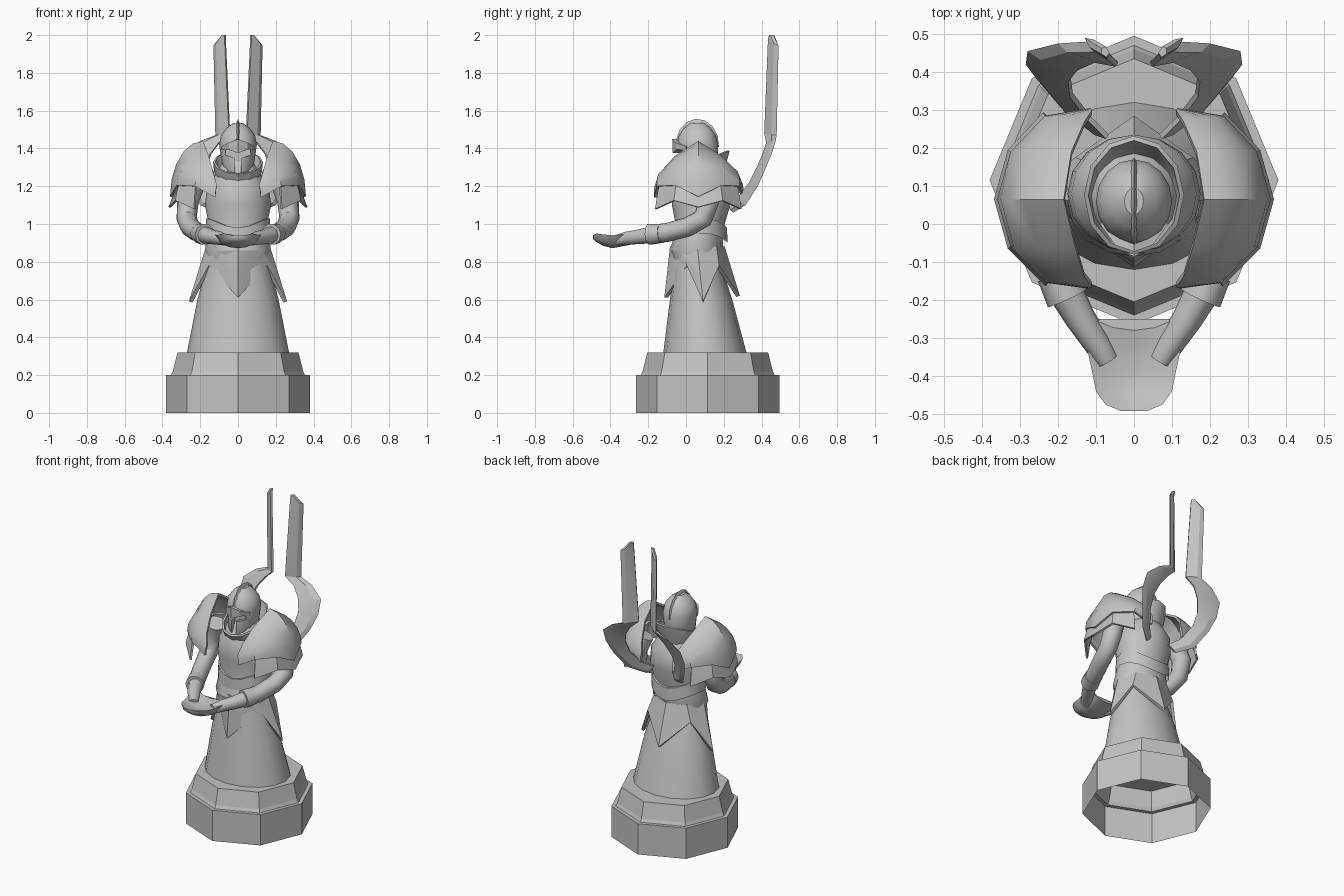
import bpy, bmesh, math
from math import sin, cos, pi, radians
from mathutils import Vector

if "Cube" in bpy.data.objects:
    bpy.data.objects.remove(bpy.data.objects["Cube"])

stone = bpy.data.materials.new("grey stone")
stone.use_nodes = True
GREY = (0.55, 0.55, 0.55, 1)
stone.diffuse_color = GREY
stone.node_tree.nodes["Principled BSDF"].inputs["Base Color"].default_value = GREY


def select(ob):
    bpy.ops.object.select_all(action="DESELECT")
    ob.select_set(True)
    bpy.context.view_layer.objects.active = ob


def finish(ob, angle=30, thick=0, mirror=False):
    """Material, optional thickness and mirror, then shading."""
    ob.data.materials.clear()
    ob.data.materials.append(stone)
    select(ob)
    if thick:
        m = ob.modifiers.new("thickness", "SOLIDIFY")
        m.thickness, m.offset = thick, -1
    if mirror:
        ob.modifiers.new("mirror", "MIRROR")
    for m in list(ob.modifiers):
        bpy.ops.object.modifier_apply(modifier=m.name)
    if angle:
        bpy.ops.object.shade_smooth_by_angle(angle=radians(angle))
    return ob


def loft(name, rows, closed=True, caps=(True, True), **kw):
    """Skin a list of equally long point rows."""
    bm = bmesh.new()
    vs = [[bm.verts.new(p) for p in row] for row in rows]
    n = len(rows[0])
    for a, b in zip(vs, vs[1:]):
        for i in range(n if closed else n - 1):
            j = (i + 1) % n
            bm.faces.new((a[i], a[j], b[j], b[i]))
    if closed and caps[0]:
        bm.faces.new(vs[0])
    if closed and caps[1]:
        bm.faces.new(vs[-1])
    bmesh.ops.recalc_face_normals(bm, faces=bm.faces)
    me = bpy.data.meshes.new(name)
    bm.to_mesh(me)
    bm.free()
    ob = bpy.data.objects.new(name, me)
    bpy.context.collection.objects.link(ob)
    return finish(ob, **kw)


def ring(z, rx, ry, cy, n=16, tilt=0, vee=0):
    """Ellipse with its first point at the front; tilt raises the back, vee drops front and back."""
    pts = []
    for i in range(n):
        a = 2 * pi * i / n
        pts.append((rx * sin(a), cy - ry * cos(a), z - tilt * cos(a) - vee * abs(cos(a)) ** 3))
    return pts


def tube(name, path, sides=3):
    """Mirrored round limb through (x, y, z, radius) points."""
    cu = bpy.data.curves.new(name, "CURVE")
    cu.dimensions, cu.bevel_depth, cu.bevel_resolution = "3D", 1, sides
    cu.use_fill_caps = True
    sp = cu.splines.new("POLY")
    sp.points.add(len(path) - 1)
    for p, (x, y, z, r) in zip(sp.points, path):
        p.co, p.radius = (x, y, z, 1), r
    ob = bpy.data.objects.new(name, cu)
    bpy.context.collection.objects.link(ob)
    select(ob)
    bpy.ops.object.convert(target="MESH")
    return finish(bpy.context.object, 40, mirror=True)


# Octagonal plinth, hollow underneath
BY = 0.115
loft("plinth", [ring(z, r, r, BY, 8) for z, r in
     ((0, .38), (.2, .38), (.2, .355), (.22, .345), (.32, .32))], caps=(False, True), angle=0)

# Robe and torso
loft("robe_skirt", [ring(*r) for r in
     ((.32, .27, .22, .1), (.6, .215, .165, .08), (.8, .16, .12, .06))])
loft("torso", [ring(*r) for r in
     ((.78, .155, .12, .06), (.86, .175, .14, .055), (.93, .165, .13, .065), (1, .155, .13, .075),
      (1.1, .175, .155, .08), (1.19, .165, .155, .08), (1.26, .12, .12, .075), (1.33, .08, .08, .07))])
loft("belt", [ring(z, rx, ry, .075, 16, 0, .05) for z, rx, ry in
     ((.95, .172, .145), (1.03, .168, .142), (1.03, .14, .12))], caps=(False, False))

# Pointed over-skirt: tips on the axes, notches between
tips = [(0, -.115, .61), (.155, .005, .78), (.26, .09, .59), (.155, .175, .78), (0, .285, .62)]
hem = tips + [(-x, y, z) for x, y, z in tips[3:0:-1]]
waist = ring(.88, .17, .145, .06, 8)
mid = [tuple(Vector(w) * .5 + Vector(h) * .5) for w, h in zip(waist, hem)]
loft("pointed_overskirt", [waist, mid, hem], caps=(False, False), thick=.02)

# Shoulder armour: domed plate with a flared plate below
inner = [(.11, -.165, 1.2), (.13, -.14, 1.27), (.155, -.06, 1.36), (.185, .065, 1.44),
         (.165, .19, 1.36), (.13, .27, 1.28), (.11, .3, 1.21)]
outer = [(.12, -.17, 1.14), (.23, -.155, 1.2), (.325, -.06, 1.205), (.36, .065, 1.145),
         (.325, .19, 1.205), (.235, .285, 1.2), (.115, .305, 1.15)]
rows = []
for k in range(6):
    t = k / 5 * pi / 2
    rows.append([(a[0] + (b[0] - a[0]) * sin(t), a[1] + (b[1] - a[1]) * sin(t),
                  b[2] + (a[2] - b[2]) * cos(t)) for a, b in zip(inner, outer)])
loft("shoulder_plate", rows, closed=False, thick=.015, mirror=True, angle=35)


def flare(out, drops):
    c = Vector((.15, .065, 0))
    return [(c.x + (x - c.x) * out, c.y + (y - c.y) * out, z - d)
            for (x, y, z), d in zip(outer[1:-1], drops)]


loft("lower_shoulder_plate",
     [flare(.9, [-.03] * 5), flare(.97, [.02] * 5), flare(1.04, (.12, .08, .055, .08, .12))],
     closed=False, thick=.012, mirror=True, angle=25)

# Arms, cuffs and joined cupped hands
tube("upper_arm", [(.23, .1, 1.22, .06), (.265, .12, 1.12, .058), (.272, .09, 1.03, .054),
                   (.255, .01, .985, .052), (.215, -.1, .955, .05), (.178, -.185, .945, .051)])
tube("cuff", [(.205, -.13, .95, .052), (.175, -.195, .945, .057)])
tube("wrist", [(.19, -.16, .945, .048), (.14, -.25, .932, .04), (.1, -.31, .925, .036),
               (.07, -.36, .915, .03)])


def palm(y, w, top, low, dip):
    upper = [(w * u, y - .03 * (1 - u * u) * (y > -.3), top - dip * (1 - u * u))
             for u in (-1, -.5, 0, .5, 1)]
    under = [(w * u, y, low + (top - low) * .5 * u * u) for u in (.8, .4, 0, -.4, -.8)]
    return upper + under


loft("cupped_hands", [palm(*p) for p in
     ((-.25, .11, .945, .9, .01), (-.32, .125, .945, .885, .02), (-.39, .11, .94, .872, .03),
      (-.44, .1, .945, .885, .025), (-.475, .075, .95, .905, .015), (-.492, .035, .94, .92, 0))],
     angle=50)

# Collar, low in front and high behind
loft("collar", [ring(z, rx, ry, .075, 12, tilt) for z, rx, ry, tilt in
     ((1.22, .09, .1, .02), (1.28, .115, .125, .04), (1.33, .12, .145, .06))],
     caps=(False, False), thick=.012)

# Helmet with a T-shaped opening
HY = .06
helmet = loft("helmet", [ring(*r) for r in
              ((1.23, .05, .07, .045), (1.27, .075, .095, .05), (1.34, .088, .108, HY),
               (1.42, .1, .11, HY), (1.47, .09, .098, HY), (1.51, .06, .07, HY),
               (1.535, .025, .035, HY))])
slot = [(-.014, 1.2), (.014, 1.2), (.018, 1.35), (.068, 1.365), (.066, 1.4),
        (0, 1.375), (-.066, 1.4), (-.068, 1.365), (-.018, 1.35)]
cutter = loft("slot_cutter", [[(x, y, z) for x, z in slot] for y in (-.2, -.005)], angle=0)
cutter.hide_render = True
cut = helmet.modifiers.new("slot", "BOOLEAN")
cut.operation, cut.object, cut.solver = "DIFFERENCE", cutter, "EXACT"
select(helmet)
bpy.ops.object.modifier_apply(modifier=cut.name)
bpy.data.objects.remove(cutter)

# Brow guard and crest on the helmet
loft("brow_guard", [[(x * s, y, z) for s, x, y, z in
     ((-1, .085, .0, 1.39), (-1, .05, -.05, 1.395), (1, 0, -.07, 1.375), (1, .05, -.05, 1.395),
      (1, .085, .0, 1.39))],
     [(x, y, z) for x, y, z in ((-.09, 0, 1.41), (-.05, -.055, 1.43), (0, -.073, 1.45),
                                (.05, -.055, 1.43), (.09, 0, 1.41))]],
     closed=False, thick=.02, angle=20)
crest = []
for i in range(9):
    a = radians(-15 + 25 * i)
    c, s = cos(a), sin(a)
    crest.append([(-.012, HY - .1 * c, 1.42 + .105 * s), (0, HY - .115 * c, 1.42 + .137 * s),
                  (.012, HY - .1 * c, 1.42 + .105 * s)])
loft("helmet_crest", crest)

# Back blades: crescent root rising into an upright blade, (outer x, y, z, inner x, y, z)
sections = [(.11, .25, 1.06, .07, .23, 1.11), (.2, .315, 1.1, .12, .28, 1.14),
            (.255, .38, 1.2, .165, .34, 1.22), (.285, .42, 1.29, .17, .38, 1.3),
            (.28, .455, 1.375, .145, .41, 1.37), (.2, .475, 1.44, .1, .43, 1.43),
            (.12, .48, 1.47, .045, .42, 1.48), (.13, .49, 1.945, .068, .44, 1.98),
            (.085, .462, 2.0, .068, .445, 2.0)]
blade = []
for ox, oy, oz, ix, iy, iz in sections:
    o, i = Vector((ox, oy, oz)), Vector((ix, iy, iz))
    off = Vector((.006, -.01, 0))
    blade.append([o, o.lerp(i, .3) + off, i + off * .6, i - off * .6, o.lerp(i, .3) - off])
loft("back_blade", blade, mirror=True, angle=20)
